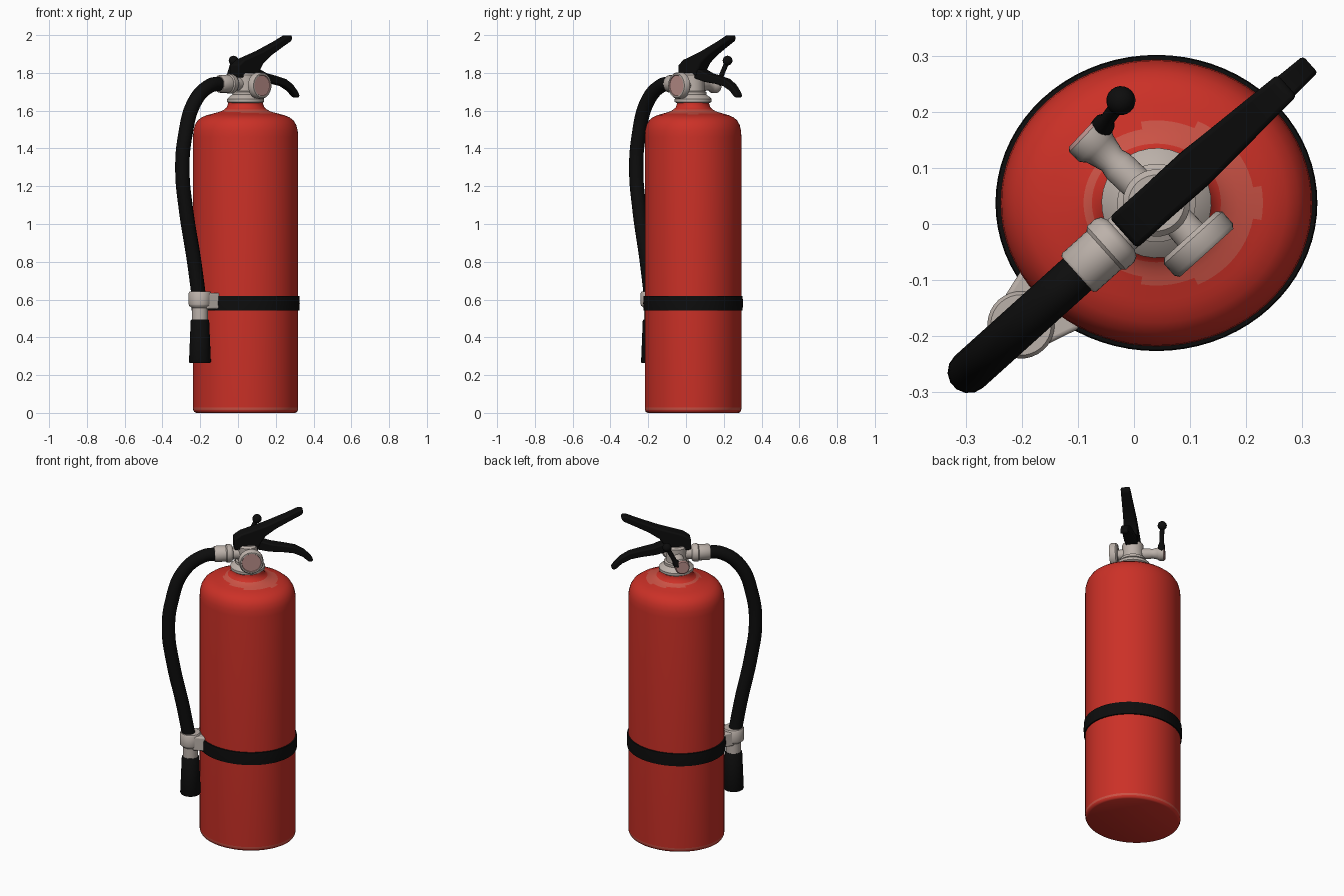
import bpy, bmesh, math
from mathutils import Matrix, Vector

cube = bpy.data.objects.get("Cube")
if cube:
    bpy.data.objects.remove(cube, do_unlink=True)


def material(name, r, g, b):
    m = bpy.data.materials.new(name)
    m.use_nodes = True
    m.diffuse_color = (r, g, b, 1)
    bsdf = m.node_tree.nodes["Principled BSDF"]
    bsdf.inputs["Base Color"].default_value = (r, g, b, 1)
    bsdf.inputs["Roughness"].default_value = 0.6
    return m


RED = material("red paint", 0.6, 0.03, 0.02)
LIGHT_RED = material("light red paint", 0.6, 0.085, 0.06)
GREY = material("warm grey metal", 0.5, 0.44, 0.4)
PINK = material("dusty pink", 0.5, 0.28, 0.26)
BLACK = material("black rubber", 0.004, 0.004, 0.004)

# Tank axis, and a frame whose x axis runs along the handles
TANK = Matrix.Translation((0.04, 0.0375, 0))
FRAME = TANK @ Matrix.Rotation(math.radians(42), 4, 'Z')


def finish(name, bm, mats, matrix, angle=40, bevel=0):
    bmesh.ops.recalc_face_normals(bm, faces=bm.faces)
    mesh = bpy.data.meshes.new(name)
    bm.to_mesh(mesh)
    bm.free()
    obj = bpy.data.objects.new(name, mesh)
    bpy.context.collection.objects.link(obj)
    for m in mats:
        mesh.materials.append(m)
    obj.matrix_world = matrix
    if bevel:
        mod = obj.modifiers.new("soft edges", 'BEVEL')
        mod.width, mod.segments, mod.limit_method = bevel, 3, 'ANGLE'
    bpy.ops.object.select_all(action='DESELECT')
    obj.select_set(True)
    bpy.context.view_layer.objects.active = obj
    bpy.ops.object.shade_smooth_by_angle(angle=math.radians(angle))
    return obj


def lathe(name, profile, mats, matrix, sides=32, rule=None):
    """Turn (radius, height) points around z; rule picks a material per face."""
    bm = bmesh.new()
    verts = [bm.verts.new((r, 0, z)) for r, z in profile]
    edges = [bm.edges.new(pair) for pair in zip(verts, verts[1:])]
    bmesh.ops.spin(bm, geom=verts + edges, axis=(0, 0, 1), cent=(0, 0, 0),
                   angle=math.tau, steps=sides)
    bmesh.ops.remove_doubles(bm, verts=bm.verts, dist=0.0002)
    if rule:
        for f in bm.faces:
            f.material_index = rule(f.calc_center_median())
    return finish(name, bm, mats, matrix)


def aim(start, direction):
    """Place a turned part at a point of the frame, pointing along a direction."""
    turn = Vector(direction).to_track_quat('Z', 'Y').to_matrix().to_4x4()
    return FRAME @ Matrix.Translation(start) @ turn


def plate(name, outline, half_width, mat, bevel):
    """Extrude a side outline (x, z) across y, with a width that depends on x."""
    bm = bmesh.new()
    sides = [[bm.verts.new((x, s * half_width(x), z)) for x, z in outline] for s in (-1, 1)]
    for loop in sides:
        bm.faces.new(loop)
    n = len(outline)
    for i in range(n):
        j = (i + 1) % n
        bm.faces.new((sides[0][i], sides[0][j], sides[1][j], sides[1][i]))
    return finish(name, bm, [mat], FRAME, bevel=bevel)


# Tank: slightly oval, with a worn patch round the neck and a worn bottom rim
OVAL = Matrix.Diagonal((1, 0.92, 1, 1))


def tank_paint(c):
    patch = math.hypot(c.x - 0.025, c.y) < 0.158 and 1.55 < c.z < 1.61
    rim = 0.014 < c.z < 0.03
    return 1 if patch or rim else 0


shoulder = [(0.278, 1.46), (0.276, 1.495), (0.268, 1.525), (0.253, 1.549), (0.232, 1.565),
            (0.205, 1.576), (0.19, 1.58), (0.175, 1.584), (0.16, 1.588), (0.145, 1.592),
            (0.13, 1.597), (0.115, 1.605), (0.1, 1.617), (0.093, 1.635), (0.093, 1.65), (0, 1.65)]
base = [(0, 0), (0.262, 0), (0.272, 0.005), (0.277, 0.015), (0.278, 0.028)]
lathe("tank", base + shoulder, [RED, LIGHT_RED], TANK @ OVAL, 72, tank_paint)

# Strap round the tank
lathe("strap", [(0.27, 0.54), (0.285, 0.542), (0.287, 0.58), (0.285, 0.618), (0.27, 0.62)],
      [BLACK], TANK @ OVAL, 72)

# Valve body on a stepped collar
lathe("valve_body", [(0, 1.64), (0.088, 1.64), (0.098, 1.647), (0.098, 1.662), (0.085, 1.675),
                     (0.07, 1.685), (0.07, 1.70), (0.06, 1.705), (0.06, 1.79), (0.05, 1.8),
                     (0, 1.8)], [GREY], FRAME)

# Pressure gauge on the front side
lathe("gauge", [(0, -0.06), (0.028, -0.06), (0.03, 0), (0.062, 0), (0.07, 0.008),
                (0.07, 0.036), (0.064, 0.044), (0.056, 0.044), (0.054, 0.04), (0, 0.04)],
      [GREY, PINK], aim((0.007, -0.082, 1.733), (0, -1, 0)), 32,
      lambda c: int(c.z > 0.039 and math.hypot(c.x, c.y) < 0.055))

# Side fitting with a flared end, on the back side
lathe("side_fitting", [(0, 0), (0.03, 0), (0.03, 0.085), (0.026, 0.1), (0.034, 0.13),
                       (0.042, 0.14), (0.042, 0.165), (0.036, 0.172), (0, 0.172)],
      [GREY, PINK], aim((0, 0.01, 1.735), (-0.08, 1, 0)), 24,
      lambda c: int(c.z > 0.166))

# Locking pin with a knob
pin_start, pin_end = Vector((0.015, 0.165, 1.745)), Vector((0.075, 0.178, 1.865))
pin_length = (pin_end - pin_start).length
lathe("locking_pin", [(0, -0.01), (0.02, -0.005), (0.02, 0.02), (0.013, 0.04),
                      (0.013, pin_length), (0, pin_length)],
      [BLACK], aim(pin_start, pin_end - pin_start), 16)
knob = [(0.026 * math.sin(a * math.pi / 10), 0.026 * math.cos(a * math.pi / 10))
        for a in range(11)]
lathe("pin_knob", knob, [BLACK], aim(pin_end, (0, 0, 1)), 20)

# Hose connector
lathe("hose_connector", [(0, 0.03), (0.036, 0.03), (0.036, 0.085), (0.047, 0.09),
                         (0.052, 0.1), (0.052, 0.12), (0.046, 0.126), (0.046, 0.185),
                         (0.042, 0.19), (0, 0.19)], [GREY], aim((0, 0, 1.742), (-1, 0, 0)))

# Hose
curve = bpy.data.curves.new("hose", 'CURVE')
curve.dimensions = '3D'
curve.bevel_depth, curve.bevel_resolution = 0.038, 5
curve.resolution_u, curve.use_fill_caps = 10, True
path = [(-0.17, 1.742), (-0.25, 1.733), (-0.36, 1.65), (-0.432, 1.46), (-0.45, 1.28),
        (-0.425, 1.08), (-0.368, 0.81), (-0.33, 0.6)]
spline = curve.splines.new('BEZIER')
spline.bezier_points.add(len(path) - 1)
for point, (x, z) in zip(spline.bezier_points, path):
    point.co = (x, 0, z)
    point.handle_left_type = point.handle_right_type = 'AUTO'
curve.materials.append(BLACK)
hose = bpy.data.objects.new("hose", curve)
bpy.context.collection.objects.link(hose)
hose.matrix_world = FRAME
bpy.ops.object.select_all(action='DESELECT')
hose.select_set(True)
bpy.context.view_layer.objects.active = hose
bpy.ops.object.convert(target='MESH')
bpy.ops.object.shade_smooth_by_angle(angle=math.radians(40))

# Nozzle: grey clamp ring and stem above a black horn
NOZZLE = FRAME @ Matrix.Translation((-0.325, 0, 0))
lathe("nozzle_clamp", [(0, 0.48), (0.043, 0.48), (0.043, 0.555), (0.058, 0.568),
                       (0.06, 0.575), (0.06, 0.635), (0.054, 0.643), (0, 0.643)],
      [GREY], NOZZLE)
lathe("nozzle_horn", [(0, 0.495), (0.044, 0.495), (0.049, 0.488), (0.058, 0.27),
                      (0.055, 0.263), (0.046, 0.263), (0.036, 0.32), (0, 0.32)], [BLACK], NOZZLE)
plate("clamp_bracket", [(-0.32, 0.55), (-0.25, 0.55), (-0.25, 0.635), (-0.32, 0.635)],
      lambda x: 0.055 if x < -0.3 else 0.075, GREY, 0.008)


# Carrying handle and squeeze lever
def handle_width(x):
    return 0.037 - 0.011 * max(0, x - 0.1) / 0.21


plate("carrying_handle", [(-0.08, 1.775), (-0.08, 1.842), (-0.04, 1.87), (0.1, 1.916),
                          (0.22, 1.967), (0.285, 1.998), (0.308, 2.0), (0.316, 1.985),
                          (0.305, 1.967), (0.25, 1.94), (0.16, 1.893), (0.1, 1.852),
                          (0.07, 1.81), (0.06, 1.785), (0, 1.775)], handle_width, BLACK, 0.009)
plate("squeeze_lever", [(-0.03, 1.78), (-0.03, 1.82), (0.06, 1.825), (0.13, 1.798),
                        (0.21, 1.782), (0.27, 1.768), (0.32, 1.74), (0.355, 1.705),
                        (0.372, 1.68), (0.362, 1.668), (0.345, 1.672), (0.31, 1.705),
                        (0.26, 1.73), (0.2, 1.742), (0.12, 1.752), (0.05, 1.77)],
      lambda x: handle_width(x) - 0.003, BLACK, 0.007)
